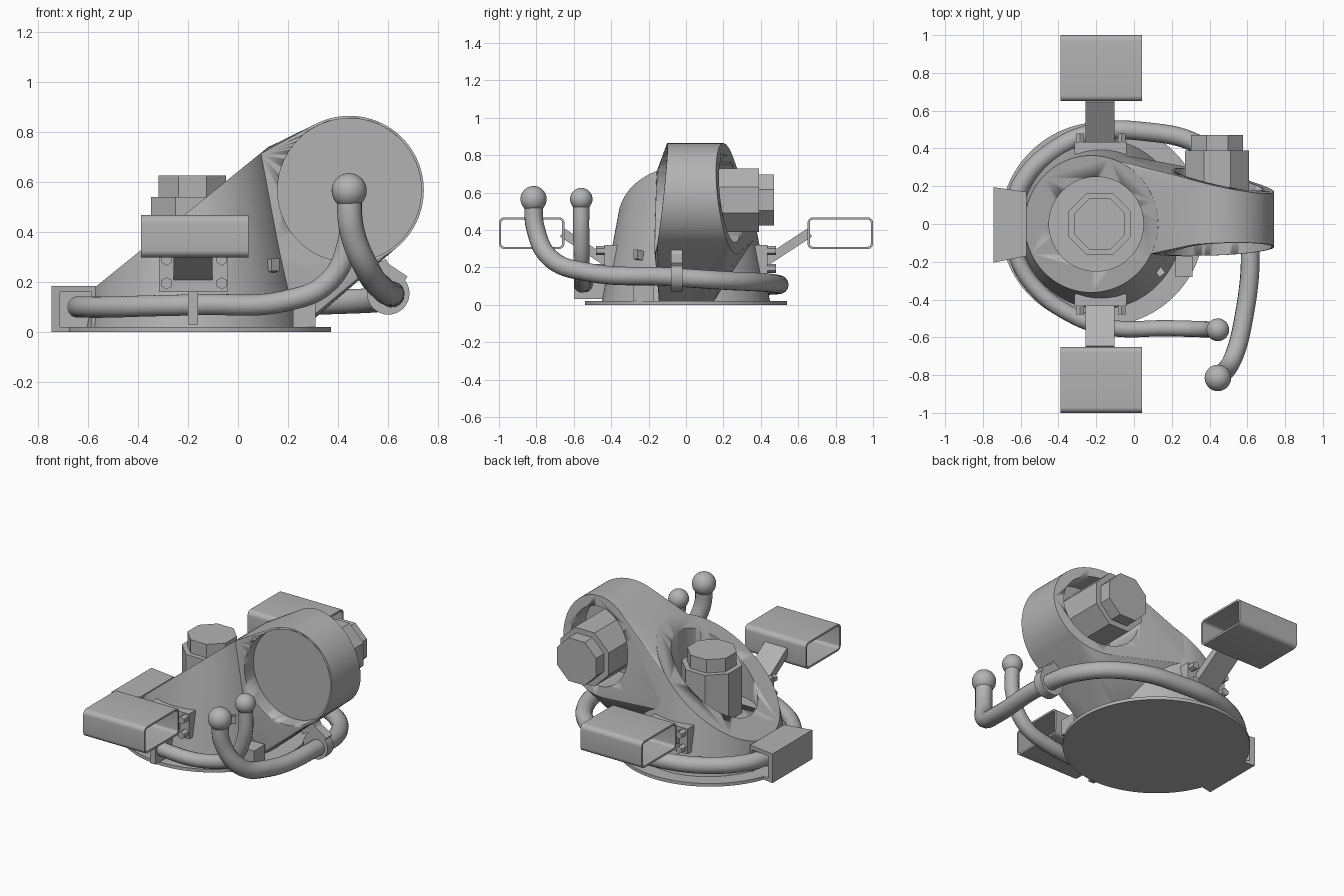
import bpy, bmesh, math
from mathutils import Vector, Matrix

cube = bpy.data.objects.get("Cube")
if cube:
    bpy.data.objects.remove(cube)

GREY = (0.45, 0.45, 0.45, 1)
mat = bpy.data.materials.new("plain grey")
mat.use_nodes = True
mat.diffuse_color = GREY
mat.node_tree.nodes["Principled BSDF"].inputs["Base Color"].default_value = GREY


def add(name, bm, smooth=True):
    bmesh.ops.recalc_face_normals(bm, faces=bm.faces)
    mesh = bpy.data.meshes.new(name)
    bm.to_mesh(mesh)
    bm.free()
    ob = bpy.data.objects.new(name, mesh)
    bpy.context.collection.objects.link(ob)
    mesh.materials.append(mat)
    if smooth:
        bpy.ops.object.select_all(action="DESELECT")
        ob.select_set(True)
        bpy.context.view_layer.objects.active = ob
        bpy.ops.object.shade_smooth_by_angle(angle=math.radians(20))
    return ob


def rod(name, a, b, r, sides=64, turn=0.0):
    """Cylinder or prism running from a to b."""
    a, b = Vector(a), Vector(b)
    bm = bmesh.new()
    m = (Matrix.Translation((a + b) / 2) @ (b - a).to_track_quat("Z", "Y").to_matrix().to_4x4()
         @ Matrix.Rotation(turn, 4, "Z"))
    bmesh.ops.create_cone(bm, cap_ends=True, segments=sides, radius1=r,
                          radius2=r, depth=(b - a).length, matrix=m)
    return add(name, bm, sides > 12)


def box(name, lo, hi):
    lo, hi = Vector(lo), Vector(hi)
    bm = bmesh.new()
    bmesh.ops.create_cube(bm, size=1, matrix=Matrix.Translation((lo + hi) / 2)
                          @ Matrix.Diagonal((*(hi - lo), 1)))
    return add(name, bm, False)


def beam(name, a, b, width, thick, side):
    """Flat bar from a to b, its width lying along the side vector."""
    a, b, s = Vector(a), Vector(b), Vector(side)
    n = (b - a).normalized().cross(s)
    rot = Matrix((s * width, n * thick, b - a)).transposed().to_4x4()
    bm = bmesh.new()
    bmesh.ops.create_cube(bm, size=1, matrix=Matrix.Translation((a + b) / 2) @ rot)
    return add(name, bm, False)


def cut(ob, *cutters):
    for c in cutters:
        mod = ob.modifiers.new("bore", "BOOLEAN")
        mod.operation, mod.solver, mod.object = "DIFFERENCE", "EXACT", c
        c.hide_render = True
        c.hide_set(True)


def tube(name, pts, r):
    cu = bpy.data.curves.new(name, "CURVE")
    cu.dimensions, cu.bevel_depth, cu.bevel_resolution = "3D", r, 5
    cu.resolution_u, cu.use_fill_caps = 10, True
    sp = cu.splines.new("BEZIER")
    sp.bezier_points.add(len(pts) - 1)
    for bp, p in zip(sp.bezier_points, pts):
        bp.co = p
        bp.handle_left_type = bp.handle_right_type = "AUTO"
    ob = bpy.data.objects.new(name, cu)
    bpy.context.collection.objects.link(ob)
    cu.materials.append(mat)


def ball(name, p, r):
    bm = bmesh.new()
    bmesh.ops.create_uvsphere(bm, u_segments=32, v_segments=20, radius=r,
                              matrix=Matrix.Translation(p))
    add(name, bm)


CX = -0.175                      # axis of the upright socket
RX, RZ, RR = 0.445, 0.567, 0.297  # axis and radius of the side socket


def cone_points(zs, inset=0.0, n=96):
    """Tapered body sliced by the sloping top plane."""
    pts = []
    for i in range(n):
        t = 2 * math.pi * i / n
        c, s = math.cos(t), math.sin(t)
        top = (0.18 + 0.81 * (CX + 0.435 * c + 0.57)) / (1 + 0.81 * 0.18 * c) - inset
        for z in [min(z, top) for z in zs] + [top]:
            r = 0.435 - 0.18 * z - inset
            pts.append((CX + r * c, 1.04 * r * s, z))
    return pts


def ring_points(n=96):
    """Side socket with both end faces slightly tilted."""
    pts = []
    for i in range(n):
        t = 2 * math.pi * i / n
        dx, dz = RR * math.cos(t), RR * math.sin(t)
        pts.append((RX + dx, -0.133 + 0.04 * dx + 0.11 * dz, RZ + dz))
        pts.append((RX + dx, 0.235 - 0.22 * dx - 0.12 * dz, RZ + dz))
    return pts


def hull(name, pts):
    bm = bmesh.new()
    for p in pts:
        bm.verts.new(p)
    bmesh.ops.remove_doubles(bm, verts=bm.verts, dist=0.0005)
    bmesh.ops.convex_hull(bm, input=bm.verts)
    loose = [v for v in bm.verts if not v.link_faces]
    bmesh.ops.delete(bm, geom=loose, context="VERTS")
    bmesh.ops.dissolve_limit(bm, angle_limit=0.004, verts=bm.verts, edges=bm.edges)
    return add(name, bm)


# Base and main body; the bridge runs from the body to the side socket,
# flush with the socket's front, and narrows to a web at the base
rod("base_plate", (-0.168, 0, 0), (-0.168, 0, 0.02), 0.54, sides=96)
lower = hull("tapered_body", cone_points([0.01]))
bridge = [p for p in cone_points([0.36], 0.004) if p[1] > -0.17]
web = [p for p in cone_points([0.01], 0.004) if abs(p[1]) < 0.17 and p[0] > 0]
upper = hull("socket_bridge", bridge + web + ring_points())
up_bore = rod("upright_bore_cutter", (-0.2, 0, 0.24), (-0.2, 0, 1.2), 0.25)
back_bore = rod("back_bore_cutter", (RX, 0.04, RZ), (RX, 0.7, RZ), 0.235)
front_bore = rod("front_recess_cutter", (RX, -0.6, RZ), (RX, -0.07, RZ), 0.287)
cut(lower, up_bore)
cut(upper, up_bore, back_bore, front_bore)

# Eight-sided plugs in the two sockets
K = math.cos(math.pi / 8)
T = math.pi / 8
rod("upright_plug", (-0.182, 0, 0.2), (-0.182, 0, 0.54), 0.165 / K, sides=8, turn=T)
rod("upright_plug_head", (-0.182, 0, 0.54), (-0.182, 0, 0.625), 0.135 / K, sides=8, turn=T)
rod("side_plug", (0.44, 0.02, 0.56), (0.44, 0.39, 0.56), 0.17 / K, sides=8, turn=T)
rod("side_plug_head", (0.44, 0.39, 0.56), (0.44, 0.47, 0.56), 0.137 / K, sides=8, turn=T)

# Hollow box that takes the pipe ends, with a wall across its middle
bm = bmesh.new()
plan = ((-0.745, -0.205), (-0.57, -0.17), (-0.57, 0.17), (-0.745, 0.195))
face = bm.faces.new([bm.verts.new((x, y, 0)) for x, y in plan])
side = bmesh.ops.extrude_face_region(bm, geom=[face])["geom"]
bmesh.ops.translate(bm, vec=(0, 0, 0.185), verts=[g for g in side if isinstance(g, bmesh.types.BMVert)])
pipe_box = add("pipe_box", bm, False)
for lo, hi in ((-0.4, -0.06), (0.06, 0.4)):
    cut(pipe_box, box("pipe_box_cutter", (-0.71, lo, 0.02), (-0.585, hi, 0.16)))

# Pipes with ball ends
tube("long_pipe", [(0.444, -0.815, 0.565), (0.454, -0.805, 0.41), (0.52, -0.72, 0.245),
                   (0.575, -0.53, 0.175), (0.615, -0.1, 0.15), (0.57, 0.2, 0.13),
                   (0.36, 0.41, 0.12), (0.05, 0.49, 0.11), (-0.22, 0.48, 0.105),
                   (-0.45, 0.37, 0.1), (-0.59, 0.22, 0.1), (-0.64, 0.08, 0.1)], 0.05)
ball("long_pipe_ball", (0.444, -0.815, 0.565), 0.07)
tube("short_pipe", [(0.444, -0.56, 0.565), (0.439, -0.56, 0.36), (0.36, -0.557, 0.2),
                    (0.19, -0.552, 0.125), (-0.15, -0.545, 0.11), (-0.35, -0.47, 0.105),
                    (-0.52, -0.34, 0.1), (-0.61, -0.2, 0.1), (-0.64, -0.08, 0.1)], 0.043)
ball("short_pipe_ball", (0.444, -0.56, 0.565), 0.06)

# Pipe clips and small stops
box("short_pipe_clip", (-0.2, -0.6, 0.03), (-0.16, -0.42, 0.165))
box("pipe_stop", (0.22, -0.28, 0.02), (0.31, -0.17, 0.12))
beam("body_stop", (0.1, -0.2, 0.25), (0.15, -0.27, 0.27), 0.05, 0.04, (0, 0, 1))
rod("long_pipe_clamp", (0.6, -0.08, 0.155), (0.6, -0.02, 0.155), 0.085, sides=32)
beam("clamp_head", (0.575, -0.05, 0.16), (0.635, -0.05, 0.25), 0.06, 0.1, (0, 1, 0))
beam("clamp_arm", (0.5, -0.05, 0.22), (0.6, -0.05, 0.275), 0.06, 0.04, (0, 1, 0))

# Open sleeves carried on arms at the front and back
for s, where in ((-1, "front"), (1, "back")):
    beam(where + "_arm", (-0.18, s * 0.4, 0.215), (-0.18, s * 0.66, 0.385), 0.155, 0.05, (1, 0, 0))
    ys = sorted((s * 0.37, s * 0.435))
    box(where + "_bracket", (-0.315, ys[0], 0.16), (-0.04, ys[1], 0.32))
    for x in (-0.285, -0.065):
        for z in (0.195, 0.29):
            rod(where + "_bolt", (x, s * 0.42, z), (x, s * 0.48, z), 0.024, sides=6)

    # Rounded rectangular wall, swept along x
    bm = bmesh.new()
    loops = []
    for x in (-0.388, 0.042):
        for wall in (0, 0.012):
            loop = []
            for i in range(28):
                q, k = divmod(i, 7)
                a = math.pi / 2 * (q + k / 6)
                cy = (0.175 - 0.03) * (1 if q in (0, 3) else -1)
                cz = (0.085 - 0.03) * (1 if q < 2 else -1)
                r = 0.03 - wall
                loop.append(bm.verts.new((x, s * 0.825 + cy + r * math.cos(a),
                                          0.383 + cz + r * math.sin(a))))
            loops.append(loop)
    for p, q in ((0, 1), (1, 3), (3, 2), (2, 0)):
        for i in range(28):
            j = (i + 1) % 28
            bm.faces.new((loops[p][i], loops[p][j], loops[q][j], loops[q][i]))
    add(where + "_sleeve", bm)
